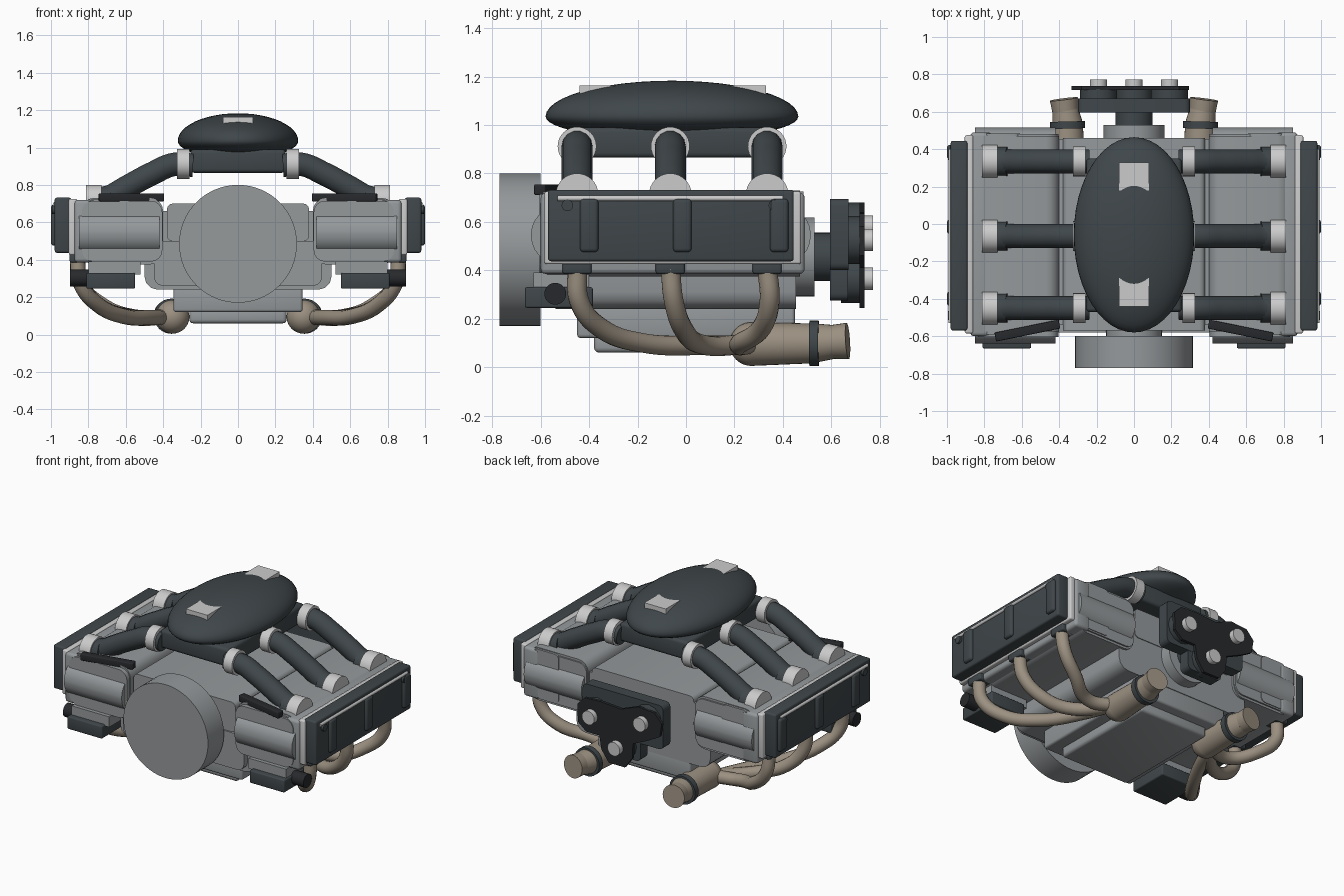
import bpy, bmesh, math
from mathutils import Vector, Matrix

if "Cube" in bpy.data.objects:
    bpy.data.objects.remove(bpy.data.objects["Cube"])


def material(name, rgb):
    m = bpy.data.materials.new(name)
    m.diffuse_color = (*rgb, 1)
    m.use_nodes = True
    m.node_tree.nodes["Principled BSDF"].inputs["Base Color"].default_value = m.diffuse_color
    return m


DARK = material("dark_plastic", (0.05, 0.062, 0.068))
METAL = material("cast_metal", (0.30, 0.32, 0.33))
LIGHT = material("bright_metal", (0.58, 0.59, 0.6))
TAN = material("exhaust_metal", (0.33, 0.28, 0.22))
BLACK = material("rubber", (0.02, 0.022, 0.025))


def finish(name, bm, mat):
    bmesh.ops.recalc_face_normals(bm, faces=bm.faces[:])
    me = bpy.data.meshes.new(name)
    bm.to_mesh(me)
    bm.free()
    me.materials.append(mat)
    ob = bpy.data.objects.new(name, me)
    bpy.context.collection.objects.link(ob)
    return ob


def box(name, x, y, z, mat, bevel=0.0, axis=None, segs=3):
    """Box from ranges; bevel all edges, or only those along one axis."""
    bm = bmesh.new()
    bmesh.ops.create_cube(bm, size=1)
    for v in bm.verts:
        v.co = [sum(r) / 2 + c * abs(r[1] - r[0]) for r, c in zip((x, y, z), v.co)]
    if bevel:
        def along(e):
            d = e.verts[0].co - e.verts[1].co
            return axis is None or abs(d[axis]) > 0.9 * d.length
        bmesh.ops.bevel(bm, geom=[e for e in bm.edges if along(e)], offset=bevel,
                        segments=segs, profile=0.5, affect='EDGES')
    return finish(name, bm, mat)


def cyl(name, a, b, r, mat, r2=None, n=32):
    a, b = Vector(a), Vector(b)
    bm = bmesh.new()
    d = b - a
    mtx = Matrix.Translation((a + b) / 2) @ d.to_track_quat('Z', 'Y').to_matrix().to_4x4()
    bmesh.ops.create_cone(bm, cap_ends=True, segments=n, radius1=r,
                          radius2=r if r2 is None else r2, depth=d.length, matrix=mtx)
    return finish(name, bm, mat)


def ellipsoid(name, c, up, down, mat):
    """Egg shape: separate vertical radius above and below the seam."""
    bm = bmesh.new()
    bmesh.ops.create_uvsphere(bm, u_segments=48, v_segments=24, radius=1)
    for v in bm.verts:
        s = up if v.co.z > 0 else down
        v.co = [c[i] + v.co[i] * s[i] for i in range(3)]
    return finish(name, bm, mat)


def tube(name, pts, r, mat):
    cu = bpy.data.curves.new(name, 'CURVE')
    cu.dimensions = '3D'
    cu.bevel_depth, cu.bevel_resolution, cu.resolution_u = r, 5, 8
    cu.use_fill_caps = True
    sp = cu.splines.new('BEZIER')
    sp.bezier_points.add(len(pts) - 1)
    for bp, p in zip(sp.bezier_points, pts):
        bp.co = p
        bp.handle_left_type = bp.handle_right_type = 'AUTO'
    cu.materials.append(mat)
    ob = bpy.data.objects.new(name, cu)
    bpy.context.collection.objects.link(ob)
    return ob


# Crankcase, sump and front fan
box("crankcase", (-.5, .5), (-.54, .455), (.24, .66), METAL, .07, 1)
box("crankcase_top", (-.38, .38), (-.57, .46), (.5, .70), METAL, .03, 1)
box("crankcase_rib", (-.45, .45), (-.58, .44), (.26, .5), METAL, .05, 1)
box("upper_sump", (-.345, .345), (-.45, .45), (.12, .26), METAL, .015)
box("lower_sump", (-.26, .26), (-.38, .38), (.06, .14), METAL, .02)
cyl("front_fan_housing", (0, -.77, .485), (0, -.60, .485), .315, METAL, n=64)
cyl("fan_shaft", (0, -.62, .485), (0, -.5, .485), .15, METAL)
cyl("rear_hub", (0, .44, .455), (0, .53, .455), .163, METAL, n=48)

# Intake plenum with its base and two top pads
ellipsoid("plenum", (0, -.058, 1.035), (.322, .522, .148), (.322, .522, .095), DARK)
box("plenum_base", (-.255, .255), (-.47, .35), (.865, .99), DARK, .02)
for nm, y in (("front", (-.44, -.29)), ("rear", (.18, .33))):
    box(nm + "_plenum_pad", (-.08, .08), y, (1.10, 1.163), LIGHT)

YS = (-.45, -.065, .335)
for side, s in (("right", 1), ("left", -1)):
    def X(a, b):
        return tuple(sorted((a * s, b * s)))

    def P(x, y, z):
        return (x * s, y, z)

    # Cylinder head, rounded end bulges and mounting plates
    box(side + "_cylinder_head", X(.40, .84), (-.575, .47), (.375, .73), METAL, .07, 1, 4)
    box(side + "_head_ridge", X(.61, .80), (-.59, .485), (.40, .725), METAL, .03, 1)
    box(side + "_head_plate", X(.76, .875), (-.60, .49), (.385, .72), METAL, .02)
    box(side + "_cover_gasket", X(.86, .905), (-.585, .475), (.425, .725), LIGHT, .01)
    for nm, y in (("front", -.525), ("rear", .4)):
        bulge = box(f"{side}_{nm}_head_bulge", X(.42, .85), (y - .115, y + .115),
                    (.43, .66), METAL, .11, 0, 6)
        box(f"{side}_{nm}_head_cap", X(.405, .835), (y - .08, y + .08), (.39, .715),
            METAL, .06, 1, 4)
    # Valve cover with ribs, rail and bolts
    box(side + "_valve_cover", X(.89, .98), (-.57, .445), (.437, .732), DARK, .012)
    cyl(side + "_cover_rail", P(.98, -.53, .697), P(.98, .40, .697), .011, LIGHT, n=12)
    for y in (-.49, .365):
        cyl(side + "_cover_bolt", P(.96, y, .668), P(.995, y, .668), .024, DARK, n=16)
    for i, y in enumerate(YS):
        box(f"{side}_cover_rib_{i}", X(.95, 1.0), (y + .012, y + .088), (.475, .695), DARK, .015)
        # Intake runner with collars at both ends
        cyl(f"{side}_plenum_collar_{i}", P(.26, y, .912), P(.325, y, .912), .08, LIGHT)
        tube(f"{side}_intake_runner_{i}", [P(.24, y, .905), P(.34, y, .91), P(.46, y, .86),
             P(.60, y, .785), P(.69, y, .735), P(.77, y, .715)], .064, DARK)
        cyl(f"{side}_runner_boot_{i}", P(.675, y, .722), P(.735, y, .71), .078, DARK)
        cyl(f"{side}_port_collar_{i}", P(.73, y, .712), P(.812, y, .712), .088, LIGHT)
        # Exhaust flange
        box(f"{side}_exhaust_flange_{i}", X(.80, .90), (y - .06, y + .06), (.385, .44), DARK, .01)

    # Exhaust headers sweeping into the rear collector
    tube(side + "_front_header", [P(.86, -.45, .41), P(.84, -.44, .27), P(.75, -.35, .16),
         P(.62, -.18, .1), P(.47, .08, .09), P(.37, .34, .095)], .041, TAN)
    tube(side + "_middle_header", [P(.86, -.065, .41), P(.84, -.05, .27), P(.74, -.01, .155),
         P(.58, .06, .095), P(.37, .27, .095)], .041, TAN)
    tube(side + "_rear_header", [P(.86, .335, .41), P(.84, .345, .27), P(.73, .31, .16),
         P(.56, .22, .095), P(.37, .27, .095)], .041, TAN)
    ellipsoid(side + "_collector_nose", P(.35, .27, .095), (.09, .09, .09), (.09, .09, .09), TAN)
    cyl(side + "_collector", P(.35, .27, .095), P(.355, .53, .098), .09, TAN, .082)
    cyl(side + "_collector_band", P(.355, .51, .098), P(.356, .548, .098), .094, DARK)
    cyl(side + "_tailpipe", P(.356, .54, .1), P(.367, .61, .104), .08, TAN, .07)
    cyl(side + "_tailpipe_tip", P(.367, .605, .104), P(.375, .668, .108), .07, TAN, .075)

    # Front accessories: low bracket with capped shaft, and slanted upper rod
    box(side + "_lower_bracket", X(.55, .81), (-.665, -.385), (.245, .33), DARK, .008)
    box(side + "_bracket_mount", X(.52, .80), (-.63, -.40), (.32, .39), METAL)
    cyl(side + "_bracket_shaft", P(.78, -.54, .303), P(.897, -.54, .303), .045, BLACK)
    rod = box(side + "_fuel_bar", (-.175, .175), (-.024, .024), (-.022, .022), BLACK, .006)
    rod.location = P(.57, -.57, .733)
    rod.rotation_euler = (0, 0, -.2 * s)

# Rear accessory drive: backing block, pulleys, belt and bright hubs
box("drive_backing", (-.30, .30), (.595, .672), (.40, .695), DARK, .03, 1)
box("drive_lower_backing", (-.13, .13), (.595, .67), (.275, .45), DARK, .03, 1)
cyl("drive_shaft", (0, .5, .455), (0, .62, .455), .1, DARK)
hubs = ((-.19, .58), (0, .365), (.19, .525))
for i, (x, z) in enumerate(hubs):
    cyl(f"pulley_{i}", (x, .64, z), (x, .722, z), .1, DARK, n=12)
    cyl(f"pulley_hub_{i}", (x, .70, z), (x, .772, z), .046, LIGHT, n=24)

# Belt plate: lobed outline wrapped around the three pulleys
outline = [(-.335, .61), (-.28, .67), (-.16, .68), (-.03, .63), (.12, .64), (.24, .635),
           (.295, .58), (.29, .46), (.23, .41), (.13, .41), (.115, .32), (.06, .245),
           (-.06, .245), (-.115, .32), (-.12, .42), (-.24, .475), (-.32, .52)]
bm = bmesh.new()
face = bm.faces.new([bm.verts.new((x, .717, z)) for x, z in outline])
ext = bmesh.ops.extrude_face_region(bm, geom=[face])
bmesh.ops.translate(bm, vec=(0, .02, 0),
                    verts=[g for g in ext["geom"] if isinstance(g, bmesh.types.BMVert)])
finish("drive_belt_plate", bm, BLACK)

# Turn tubes into meshes and smooth everything by angle
bpy.ops.object.select_all(action='SELECT')
bpy.context.view_layer.objects.active = bpy.data.objects["right_front_header"]
bpy.ops.object.convert(target='MESH')
bpy.ops.object.select_all(action='SELECT')
bpy.ops.object.shade_smooth_by_angle(angle=math.radians(35))
